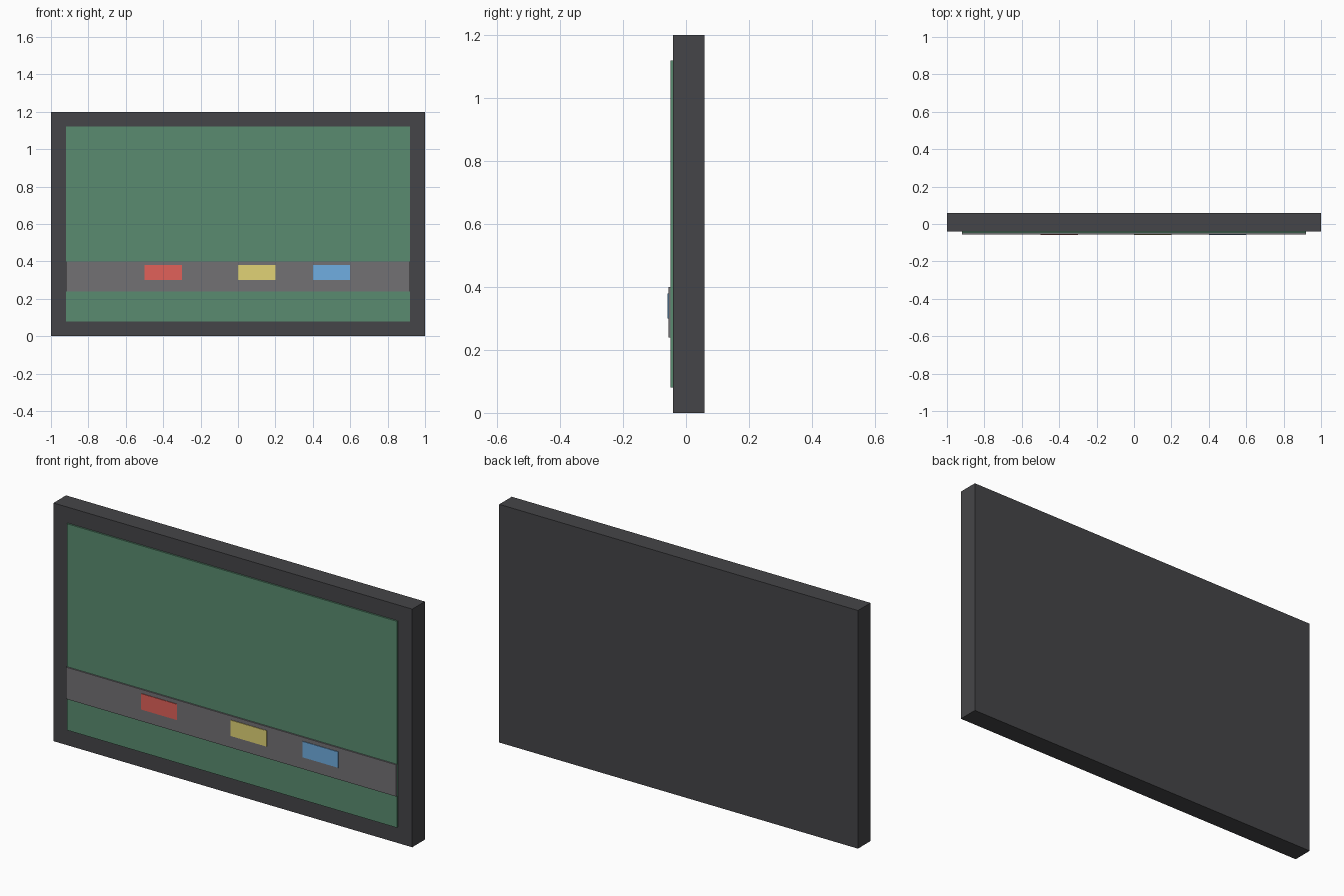
import bpy

if "Cube" in bpy.data.objects:
    bpy.data.objects.remove(bpy.data.objects["Cube"])


def material(name, rgb):
    mat = bpy.data.materials.new(name)
    mat.diffuse_color = (*rgb, 1.0)
    mat.use_nodes = True
    mat.node_tree.nodes["Principled BSDF"].inputs["Base Color"].default_value = mat.diffuse_color
    return mat


def box(name, x, y, z, mat):
    """Box given as (min, max) ranges on each axis."""
    bpy.ops.mesh.primitive_cube_add(size=1)
    obj = bpy.context.object
    obj.name = name
    spans = (x, y, z)
    mid = [(a + b) / 2 for a, b in spans]
    size = [b - a for a, b in spans]
    for v in obj.data.vertices:
        v.co = [c * s + m for c, s, m in zip(v.co, size, mid)]
    obj.data.materials.append(mat)
    return obj


charcoal = material("charcoal", (0.06, 0.06, 0.065))
green = material("board_green", (0.10, 0.26, 0.16))
grey = material("tray_grey", (0.17, 0.165, 0.175))

# Layers step forward from the solid backing
BACK, FRAME, BOARD, TRAY, CHALK = 0.059, -0.041, -0.049, -0.056, -0.059

# Backing frame, writing surface and chalk rail
box("frame", (-1, 1), (FRAME, BACK), (0, 1.2), charcoal)
box("writing_surface", (-0.92, 0.92), (BOARD, FRAME), (0.08, 1.12), green)
box("chalk_rail", (-0.92, 0.92), (TRAY, BOARD), (0.24, 0.40), grey)

# Coloured chalk pieces
for name, left, rgb in (
    ("red_chalk", -0.5, (0.75, 0.12, 0.10)),
    ("yellow_chalk", 0.0, (0.75, 0.65, 0.18)),
    ("blue_chalk", 0.4, (0.16, 0.42, 0.75)),
):
    box(name, (left, left + 0.2), (CHALK, TRAY), (0.30, 0.38), material(name, rgb))
